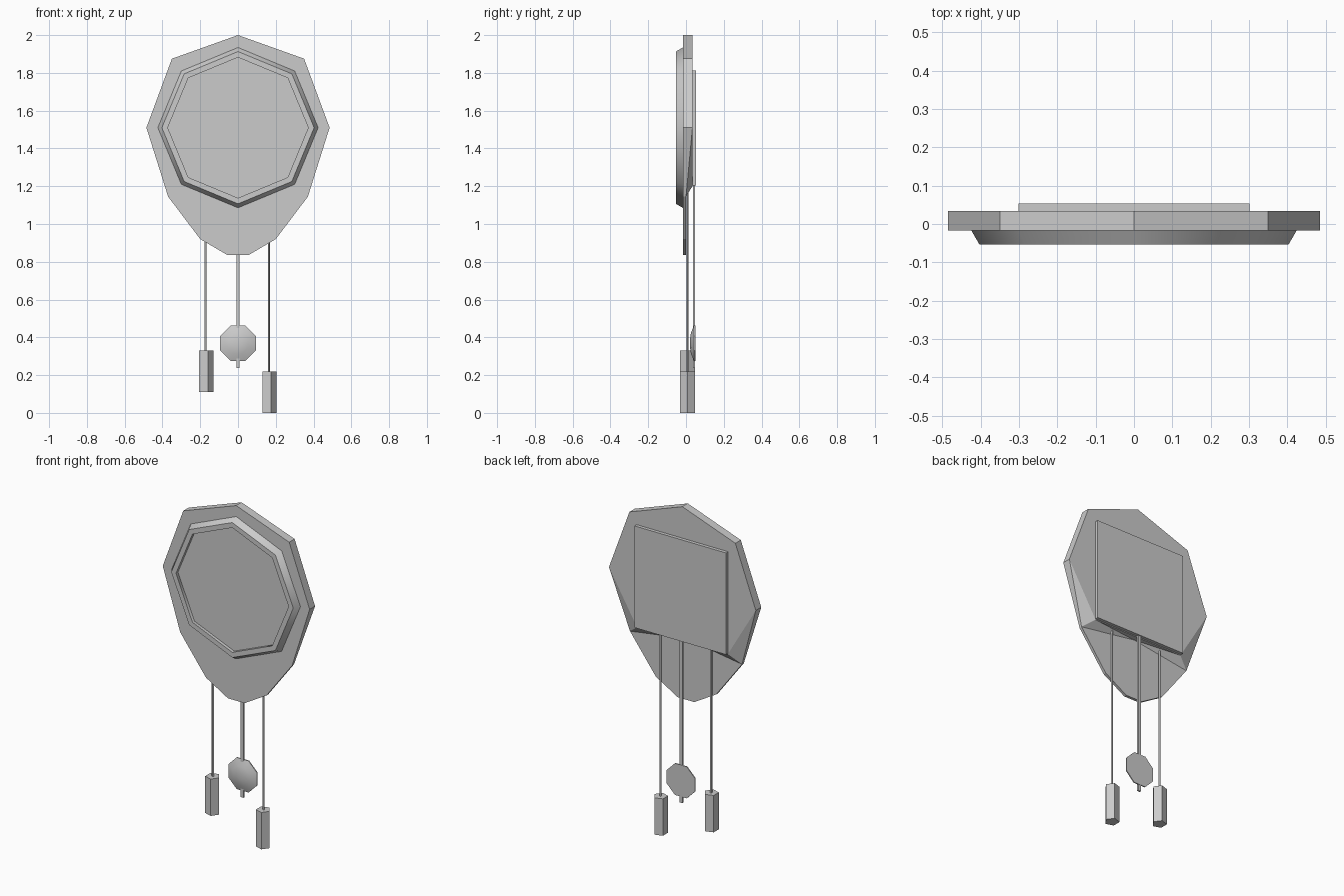
import bpy, bmesh, math

if "Cube" in bpy.data.objects:
    bpy.data.objects.remove(bpy.data.objects["Cube"])

CZ = 1.51  # dial centre height


def make(name, verts, faces, smooth=None):
    me = bpy.data.meshes.new(name)
    me.from_pydata(verts, [], faces)
    bm = bmesh.new()
    bm.from_mesh(me)
    bmesh.ops.recalc_face_normals(bm, faces=bm.faces[:])
    bm.to_mesh(me)
    bm.free()
    ob = bpy.data.objects.new(name, me)
    bpy.context.collection.objects.link(ob)
    if smooth:
        bpy.ops.object.select_all(action='DESELECT')
        ob.select_set(True)
        bpy.context.view_layer.objects.active = ob
        bpy.ops.object.shade_smooth_by_angle(angle=math.radians(smooth))
    return ob


def box(name, x, y, z):
    v = [(a, b, c) for a in x for b in y for c in z]
    f = [(0, 1, 3, 2), (4, 6, 7, 5), (0, 4, 5, 1), (2, 3, 7, 6), (0, 2, 6, 4), (1, 5, 7, 3)]
    return make(name, v, f)


def lathe_y(name, profile, cz, turn, smooth):
    """Eight-sided rings (radius, y) about a y axis, capped at both ends."""
    n = 8
    v = [(r * math.cos(turn + i * math.tau / n), y, cz + r * math.sin(turn + i * math.tau / n))
         for r, y in profile for i in range(n)]
    f = [(k * n + i, k * n + (i + 1) % n, (k + 1) * n + (i + 1) % n, (k + 1) * n + i)
         for k in range(len(profile) - 1) for i in range(n)]
    f += [tuple(range(n)), tuple(range(len(v) - n, len(v)))]
    return make(name, v, f, smooth)


def prism_z(name, x, y, r, z0, z1, n=5):
    v = [(x + r * math.cos(i * math.tau / n), y + r * math.sin(i * math.tau / n), z)
         for z in (z0, z1) for i in range(n)]
    f = [(i, (i + 1) % n, n + (i + 1) % n, n + i) for i in range(n)]
    f += [tuple(range(n)), tuple(range(n, 2 * n))]
    return make(name, v, f)


# Back plate: thick above, thin below a sloped step at the back
half = [(0.35, 1.875), (0.485, CZ), (0.37, 1.145), (0.2, 0.92), (0.055, 0.835)]
outline = [(0, 2.0)] + half + [(-x, z) for x, z in reversed(half)]
n = len(outline)
verts = [(x, 0.034 if z > 1.5 else 0.0, z) for x, z in outline]
verts += [(x, -0.017, z) for x, z in outline]
P, Q, C = 2 * n, 2 * n + 1, 2 * n + 2
verts += [(0.3, 1.2, 0), (-0.3, 1.2, 0), (0, 1.2, 0)]
verts[P], verts[Q], verts[C] = (0.3, 0.034, 1.2), (-0.3, 0.034, 1.2), (0, 0.0, 1.2)
faces = [(0, 1, 2, 9, 10), (2, P, Q, 9), (2, 3, P), (9, Q, 8), (P, 3, C), (Q, C, 8),
         (P, C, Q), (3, 4, 5, 6, 7, 8, C), tuple(range(n, 2 * n))]
faces += [(i, (i + 1) % n, n + (i + 1) % n, n + i) for i in range(n)]
make("back_plate", verts, faces)

# Movement case on the back
box("movement_case", (-0.302, 0.302), (0.03, 0.054), (1.205, 1.812))

# Octagonal bezel with recessed dial
lathe_y("dial_bezel", [(0.425, -0.016), (0.403, -0.054), (0.372, -0.054), (0.372, -0.035)],
        CZ, 0, 60)

# Pendulum
box("pendulum_rod", (-0.009, 0.009), (0.037, 0.047), (0.237, 1.21))
lathe_y("pendulum_bob", [(0.102, 0.049), (0.102, 0.043), (0.06, 0.026), (0.02, 0.021)],
        0.369, math.pi / 8, 40)

# Hanging weights and their chains
for side, x, z in (("left", -0.172, 0.11), ("right", 0.163, 0.0)):
    prism_z(side + "_weight", x, 0.008, 0.041, z, z + 0.22)
    prism_z(side + "_chain", x, 0.008, 0.0065, z + 0.21, 1.22)
